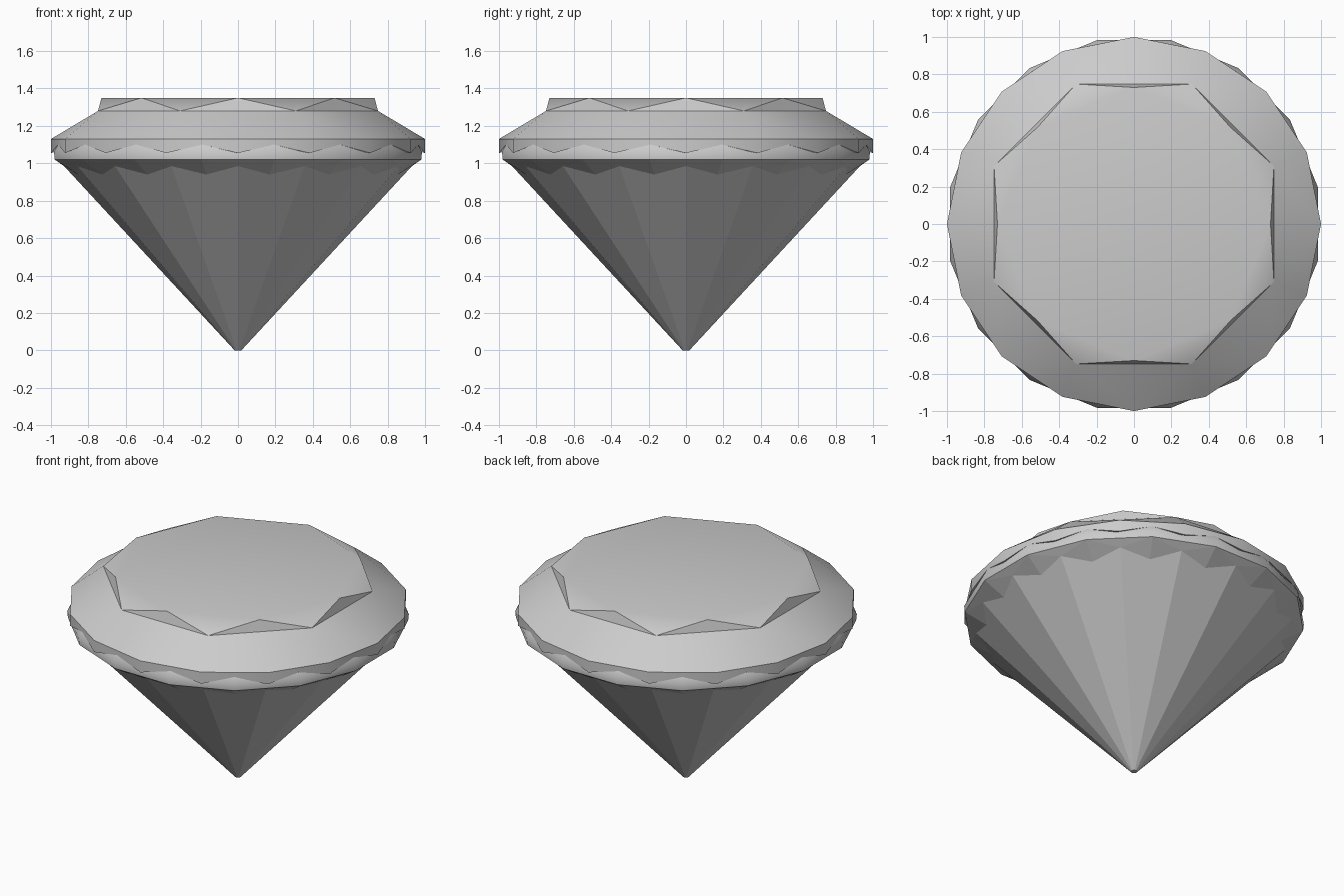
import bpy, bmesh
from math import cos, sin, pi

if "Cube" in bpy.data.objects:
    bpy.data.objects.remove(bpy.data.objects["Cube"])


def ring(bm, n, r, z, offset=0.0):
    return [bm.verts.new((r * cos(2 * pi * (i + offset) / n),
                          r * sin(2 * pi * (i + offset) / n), z)) for i in range(n)]


def zigzag(bm, even, odd):
    # 32 points alternating between two (radius, height) pairs
    pts = []
    for i in range(32):
        r, z = odd if i % 2 else even
        a = 2 * pi * i / 32
        pts.append(bm.verts.new((r * cos(a), r * sin(a), z)))
    return pts


def bridge(bm, low, high):
    n = len(low)
    for i in range(n):
        j = (i + 1) % n
        bm.faces.new((low[i], low[j], high[j], high[i]))


def finish(bm, name, angle=None):
    bmesh.ops.recalc_face_normals(bm, faces=bm.faces[:])
    mesh = bpy.data.meshes.new(name)
    bm.to_mesh(mesh)
    bm.free()
    ob = bpy.data.objects.new(name, mesh)
    bpy.context.collection.objects.link(ob)
    if angle:
        bpy.ops.object.select_all(action='DESELECT')
        ob.select_set(True)
        bpy.context.view_layer.objects.active = ob
        bpy.ops.object.shade_smooth_by_angle(angle=angle)
    return ob


# Crown: octagonal table, star and kite facets, upper halves, girdle
bm = bmesh.new()
table = ring(bm, 8, 0.73, 1.35)
star = ring(bm, 8, 0.81, 1.28, 0.5)
rim = ring(bm, 16, 1.0, 1.13)
bm.faces.new(table)
for i in range(8):
    j = (i + 1) % 8
    g0, g1, g2 = rim[2 * i], rim[2 * i + 1], rim[(2 * i + 2) % 16]
    bm.faces.new((table[i], star[i], table[j]))
    bm.faces.new((table[i], star[i - 1], star[i]))
    bm.faces.new((star[i - 1], g0, star[i]))
    bm.faces.new((star[i], g0, g1))
    bm.faces.new((star[i], g1, g2))
# scalloped lower edge of the girdle
scallop = zigzag(bm, (1.0, 1.055), (0.981, 1.10))
for i in range(16):
    j = (i + 1) % 16
    bm.faces.new((rim[i], scallop[2 * i], scallop[2 * i + 1],
                  scallop[(2 * i + 2) % 32], rim[j]))
inner = ring(bm, 32, 0.9, 1.09)
bridge(bm, inner, scallop)
bm.faces.new(inner)
finish(bm, "crown", pi / 6)

# Lower girdle: bulging band turned half a facet against the crown
bm = bmesh.new()
profile = [(0.9, 1.02), (0.999, 1.02), (1.003, 1.06), (0.982, 1.10), (0.9, 1.11)]
rings = [ring(bm, 16, r, z, 0.5) for r, z in profile]
for a, b in zip(rings, rings[1:]):
    bridge(bm, a, b)
bm.faces.new(rings[0])
bm.faces.new(rings[-1])
finish(bm, "lower_girdle", pi / 5)

# Pavilion: sixteen long facets with a zigzag of lower girdle facets on top
bm = bmesh.new()
culet = ring(bm, 16, 0.018, 0.0)
zig = zigzag(bm, (0.93, 0.985), (0.871, 0.94))
top = ring(bm, 16, 0.999, 1.02, 0.5)
bm.faces.new(culet)
bm.faces.new(top)
for i in range(16):
    j = (i + 1) % 16
    e0, o, e1 = zig[2 * i], zig[2 * i + 1], zig[(2 * i + 2) % 32]
    bm.faces.new((culet[i], culet[j], e1, o, e0))
    bm.faces.new((zig[2 * i - 1], e0, top[i - 1]))
    bm.faces.new((e0, top[i], top[i - 1]))
    bm.faces.new((e0, o, top[i]))
finish(bm, "pavilion")
